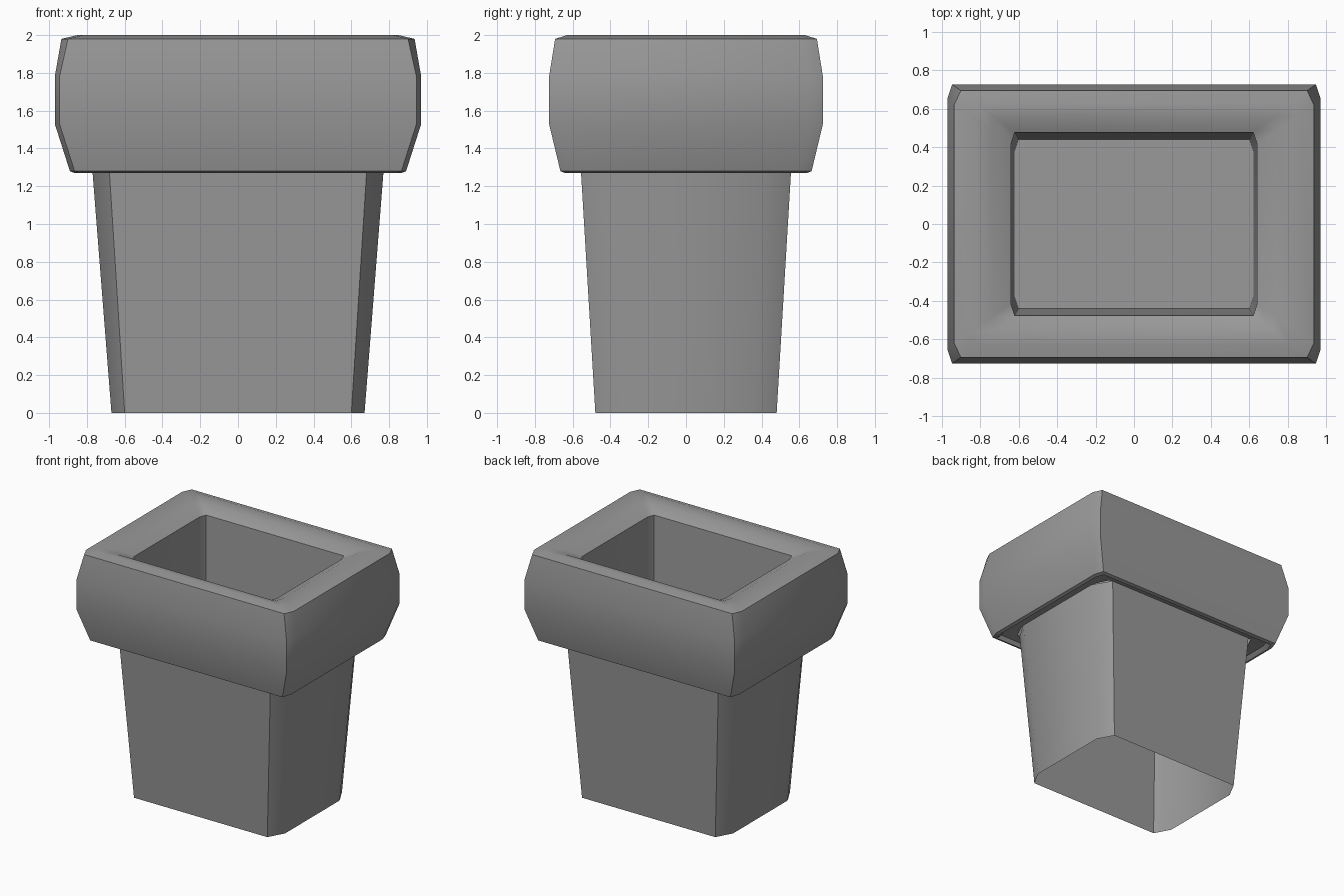
import bpy
import bmesh
import math

old = bpy.data.objects.get("Cube")
if old:
    bpy.data.objects.remove(old, do_unlink=True)

stone = bpy.data.materials.new("plain grey")
stone.use_nodes = True
colour = (0.32, 0.32, 0.32, 1)
stone.diffuse_color = colour
stone.node_tree.nodes["Principled BSDF"].inputs["Base Color"].default_value = colour


def ring(bm, hx, hy, cx, cy, z):
    """Rectangle with chamfered corners, counter-clockwise from above."""
    quarter = [(hx, hy - cy), (hx - cx, hy)]
    points = quarter + [(-x, y) for x, y in reversed(quarter)]
    points += [(-x, -y) for x, y in points]
    return [bm.verts.new((x, y, z)) for x, y in points]


def loft(name, sections, cap_end=False):
    """Skin a stack of chamfered rectangles."""
    bm = bmesh.new()
    rings = [ring(bm, *s) for s in sections]
    for a, b in zip(rings, rings[1:]):
        n = len(a)
        for i in range(n):
            j = (i + 1) % n
            bm.faces.new((a[i], a[j], b[j], b[i]))
    if cap_end:
        bm.faces.new(rings[-1])
    mesh = bpy.data.meshes.new(name)
    bm.to_mesh(mesh)
    bm.free()
    obj = bpy.data.objects.new(name, mesh)
    bpy.context.collection.objects.link(obj)
    mesh.materials.append(stone)
    bpy.ops.object.select_all(action="DESELECT")
    obj.select_set(True)
    bpy.context.view_layer.objects.active = obj
    bpy.ops.object.shade_smooth_by_angle(angle=math.radians(35))
    return obj


# Tapered lower body, an open shell
loft("pot_body", [
    (0.67, 0.48, 0.07, 0.13, 0),
    (0.773, 0.558, 0.09, 0.15, 1.31),
])

# Thick collar: underside, bulging outside, rounded lip, hole and its floor
loft("pot_rim", [
    (0.76, 0.55, 0.05, 0.10, 1.31),
    (0.84, 0.62, 0.025, 0.07, 1.30),
    (0.865, 0.64, 0.025, 0.07, 1.27),
    (0.89, 0.665, 0.025, 0.075, 1.28),
    (0.97, 0.725, 0.025, 0.075, 1.53),
    (0.97, 0.725, 0.025, 0.075, 1.78),
    (0.935, 0.693, 0.035, 0.075, 1.98),
    (0.85, 0.63, 0.03, 0.07, 2.0),
    (0.74, 0.55, 0.025, 0.065, 1.98),
    (0.64, 0.475, 0.02, 0.06, 1.93),
    (0.62, 0.44, 0.02, 0.06, 1.1),
], cap_end=True)
